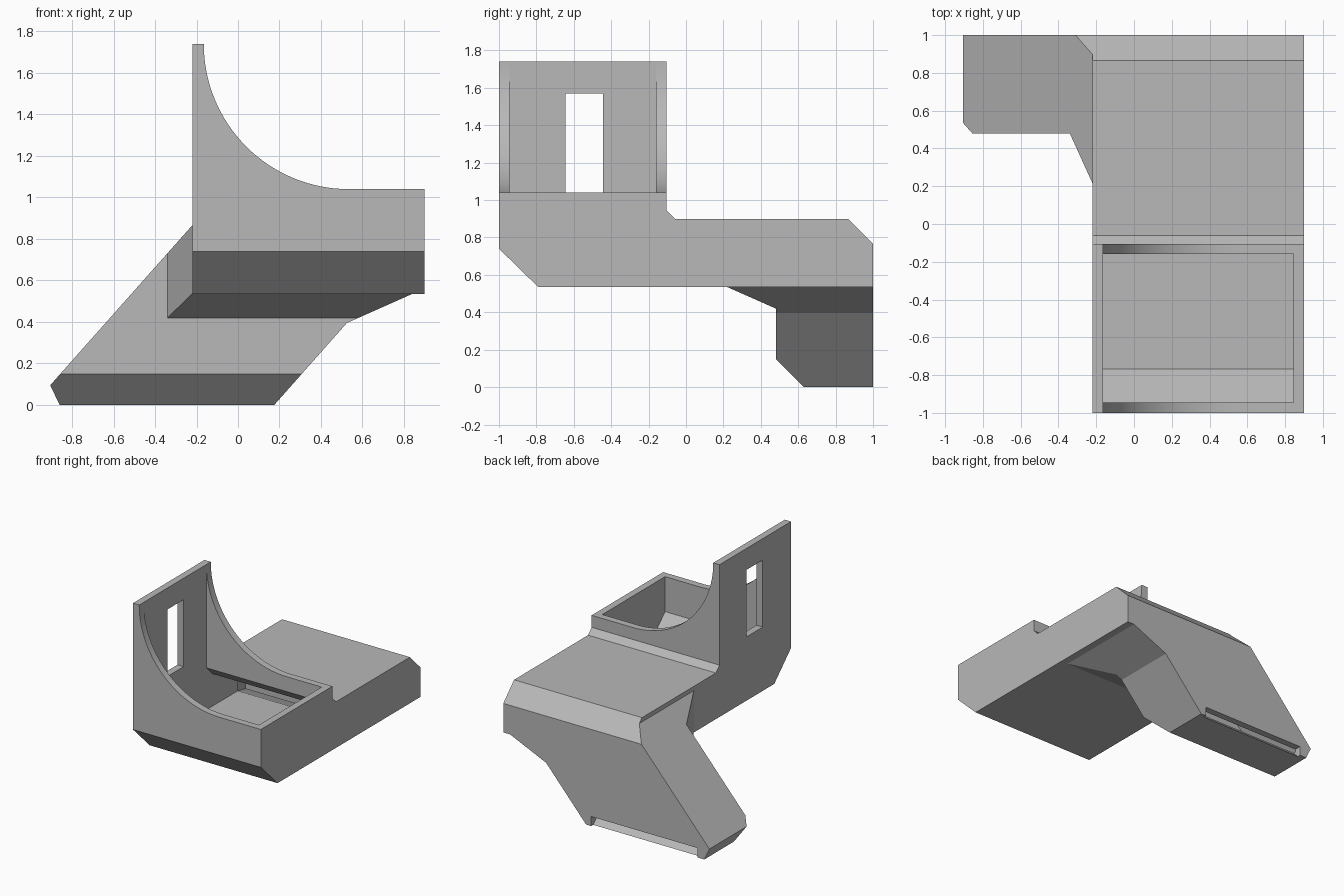
import bpy, bmesh, math
from mathutils import Vector

cube = bpy.data.objects.get("Cube")
if cube:
    bpy.data.objects.remove(cube)

WALL = 0.055
grey = bpy.data.materials.new("plain grey")
grey.use_nodes = True
grey.diffuse_color = (0.48, 0.48, 0.48, 1)
grey.node_tree.nodes["Principled BSDF"].inputs["Base Color"].default_value = (0.48, 0.48, 0.48, 1)


def inset(points, d):
    """Move every side of a counter-clockwise outline inwards by d."""
    pts = [Vector(p) for p in points]
    out = []
    for i, p in enumerate(pts):
        a = (p - pts[i - 1]).normalized()
        b = (pts[(i + 1) % len(pts)] - p).normalized()
        na, nb = Vector((-a.y, a.x)), Vector((-b.y, b.x))
        out.append(p + (na + nb) * d / (1 + na.dot(nb)))
    return out


def prism(name, points, axis, lo, hi, d=0):
    """Extrude an outline along an axis; d shrinks the whole solid."""
    place = {"x": lambda p, h: (h, p[0], p[1]),
             "y": lambda p, h: (p[0], h, p[1]),
             "z": lambda p, h: (p[0], p[1], h)}[axis]
    bm = bmesh.new()
    outline = inset(points, d) if d else points
    face = bm.faces.new([bm.verts.new(place(p, lo + d)) for p in outline])
    shift = Vector(place((0, 0), hi - lo - 2 * d))
    top = bmesh.ops.extrude_face_region(bm, geom=[face])["geom"]
    bmesh.ops.translate(bm, vec=shift, verts=[v for v in top if isinstance(v, bmesh.types.BMVert)])
    bmesh.ops.recalc_face_normals(bm, faces=bm.faces)
    mesh = bpy.data.meshes.new(name)
    bm.to_mesh(mesh)
    bm.free()
    mesh.materials.append(grey)
    obj = bpy.data.objects.new(name, mesh)
    bpy.context.scene.collection.objects.link(obj)
    return obj


def combine(target, other, operation):
    """Apply a boolean and remove the tool object."""
    mod = target.modifiers.new("bool", "BOOLEAN")
    mod.operation, mod.solver, mod.object = operation, "EXACT", other
    bpy.context.view_layer.update()
    graph = bpy.context.evaluated_depsgraph_get()
    mesh = bpy.data.meshes.new_from_object(target.evaluated_get(graph))
    target.modifiers.clear()
    target.data = mesh
    bpy.data.objects.remove(other)


def body(name, top, d=0):
    side = [(-1, 0.74), (-0.79, 0.535), (1, 0.535), (1, 0.765), (0.865, 0.9),
            (-0.06, 0.9), (-0.105, 0.945), (-0.105, top), (-1, top)]
    return prism(name, side, "x", -0.22, 0.9, d)


def leg(name, d=0):
    """Slanted leg: front, side and plan outlines intersected."""
    front = [(-0.86, 0), (0.175, 0), (0.525, 0.395), (0.84, 0.535),
             (0.84, 0.9), (-0.19, 0.9), (-0.905, 0.095)]
    side = [(0.63, 0), (1, 0), (1, 0.765), (0.865, 0.9), (0.15, 0.9),
            (0.15, 0.566), (0.48, 0.42), (0.48, 0.15)]
    plan = [(-1, 0.48), (-0.34, 0.48), (-0.19, 0.15), (0.95, 0.15), (0.95, 1.1), (-1, 1.1)]
    solid = prism(name, front, "y", 0, 1.2, d)
    combine(solid, prism("side_cut", side, "x", -1.2, 1.2, d), "INTERSECT")
    combine(solid, prism("plan_cut", plan, "z", -0.2, 1.2, d), "INTERSECT")
    return solid


# Outer housing with the tall curved cup walls
duct = body("duct_housing", 1.04)
arc = [(0.535 - 0.7 * math.sin(a), 1.74 - 0.7 * math.cos(a))
       for a in (math.pi / 2 * i / 32 for i in range(33))]
cup = prism("cup_walls", [(-0.22, 0.97), (0.9, 0.97), (0.9, 1.04)] + arc + [(-0.22, 1.74)],
            "y", -1, -0.105)
combine(duct, cup, "UNION")
combine(duct, leg("leg"), "UNION")

# Hollow interior, open at the top of the cup
combine(duct, body("body_cavity", 2, WALL), "DIFFERENCE")
combine(duct, leg("leg_cavity", WALL), "DIFFERENCE")

# Window in the tall wall and outlet slot at the foot
window = [(-0.645, 1.04), (-0.445, 1.04), (-0.445, 1.57), (-0.645, 1.57)]
combine(duct, prism("window_cut", window, "x", -0.3, -0.1), "DIFFERENCE")
outlet = [(0.91, 0.065), (0.985, -0.01), (1.05, -0.01), (1.05, 0.075), (0.91, 0.075)]
combine(duct, prism("outlet_cut", outlet, "x", -0.8, 0.13), "DIFFERENCE")

# Smooth the curved rim, keep other edges sharp
bpy.ops.object.select_all(action="DESELECT")
duct.select_set(True)
bpy.context.view_layer.objects.active = duct
bpy.ops.object.shade_smooth_by_angle(angle=math.radians(15))
